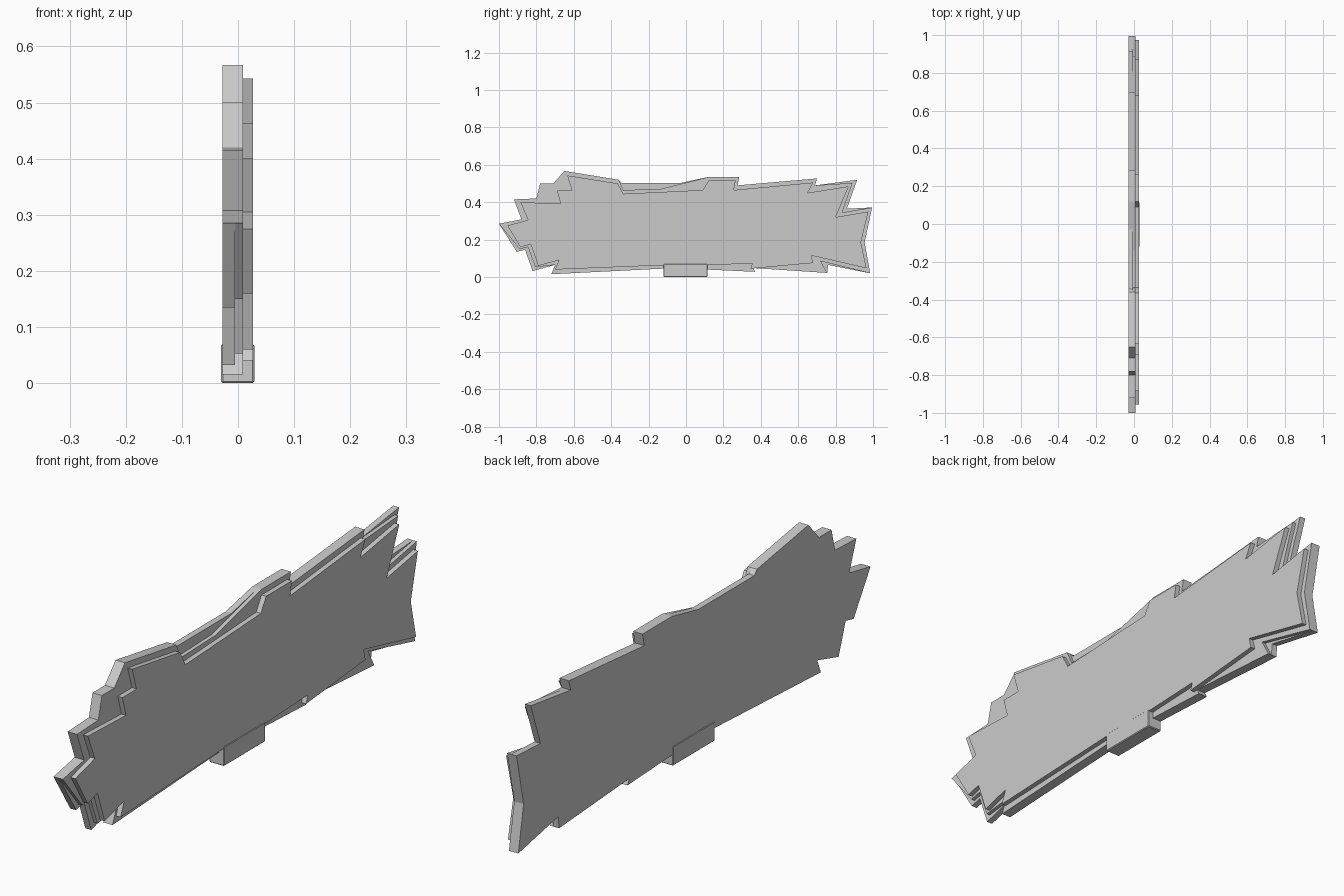
import bpy, bmesh


def plate(name, outline, x0, x1):
    """Extrude a closed (y, z) outline along x from x0 to x1."""
    bm = bmesh.new()
    face = bm.faces.new([bm.verts.new((x0, y, z)) for y, z in outline])
    ext = bmesh.ops.extrude_face_region(bm, geom=[face])
    verts = [v for v in ext["geom"] if isinstance(v, bmesh.types.BMVert)]
    bmesh.ops.translate(bm, verts=verts, vec=(x1 - x0, 0, 0))
    bmesh.ops.recalc_face_normals(bm, faces=bm.faces)
    mesh = bpy.data.meshes.new(name)
    bm.to_mesh(mesh)
    bm.free()
    obj = bpy.data.objects.new(name, mesh)
    bpy.context.collection.objects.link(obj)
    return obj


# Jagged back board, clockwise from the left tip
back = [(-1, .285), (-.88, .308), (-.92, .415), (-.80, .42), (-.78, .5),
        (-.71, .5), (-.65, .567), (-.36, .52), (-.345, .503), (-.03, .503),
        (.12, .535), (.285, .535), (.275, .49), (.70, .527), (.69, .49),
        (.915, .52), (.86, .365), (.995, .372), (.955, .185), (.985, .02),
        (.76, .065), (.755, .022), (.36, .048), (.37, .028), (.11, .04),
        (-.12, .045), (-.72, .015), (-.70, .065), (-.82, .032),
        (-.86, .145), (-.905, .135)]

# Middle board: the same outline with a few points pulled in
moves = {8: (-.335, .465), 9: (-.14, .47), 15: (.89, .503), 16: (.835, .345),
         20: (.72, .085), 28: (-.805, .053), 29: (-.845, .16), 30: (-.89, .15)}
middle = [moves.get(i, p) for i, p in enumerate(back)]

# Smaller front board
front = [(-.955, .275), (-.845, .305), (-.885, .4), (-.67, .392), (-.69, .463),
         (-.61, .463), (-.635, .543), (-.365, .50), (-.335, .445), (.09, .465),
         (.12, .515), (.265, .515), (.255, .465), (.68, .505), (.65, .45),
         (.87, .485), (.80, .32), (.975, .35), (.935, .185), (.965, .047),
         (.67, .115), (.68, .075), (.345, .045), (.355, .073), (.11, .063),
         (-.12, .063), (-.70, .04), (-.68, .09), (-.79, .06), (-.83, .175),
         (-.885, .16)]

plate("back_board", back, -.028, -.005)
plate("middle_board", middle, -.005, .009)
plate("front_board", front, .009, .027)

# Mounting foot wrapping the bottom edge
foot = plate("mounting_foot", [(-.12, 0), (.115, 0), (.115, .07), (-.12, .07)], -.03, .029)
bevel = foot.modifiers.new("edge_bevel", "BEVEL")
bevel.width = .003
bevel.segments = 1
